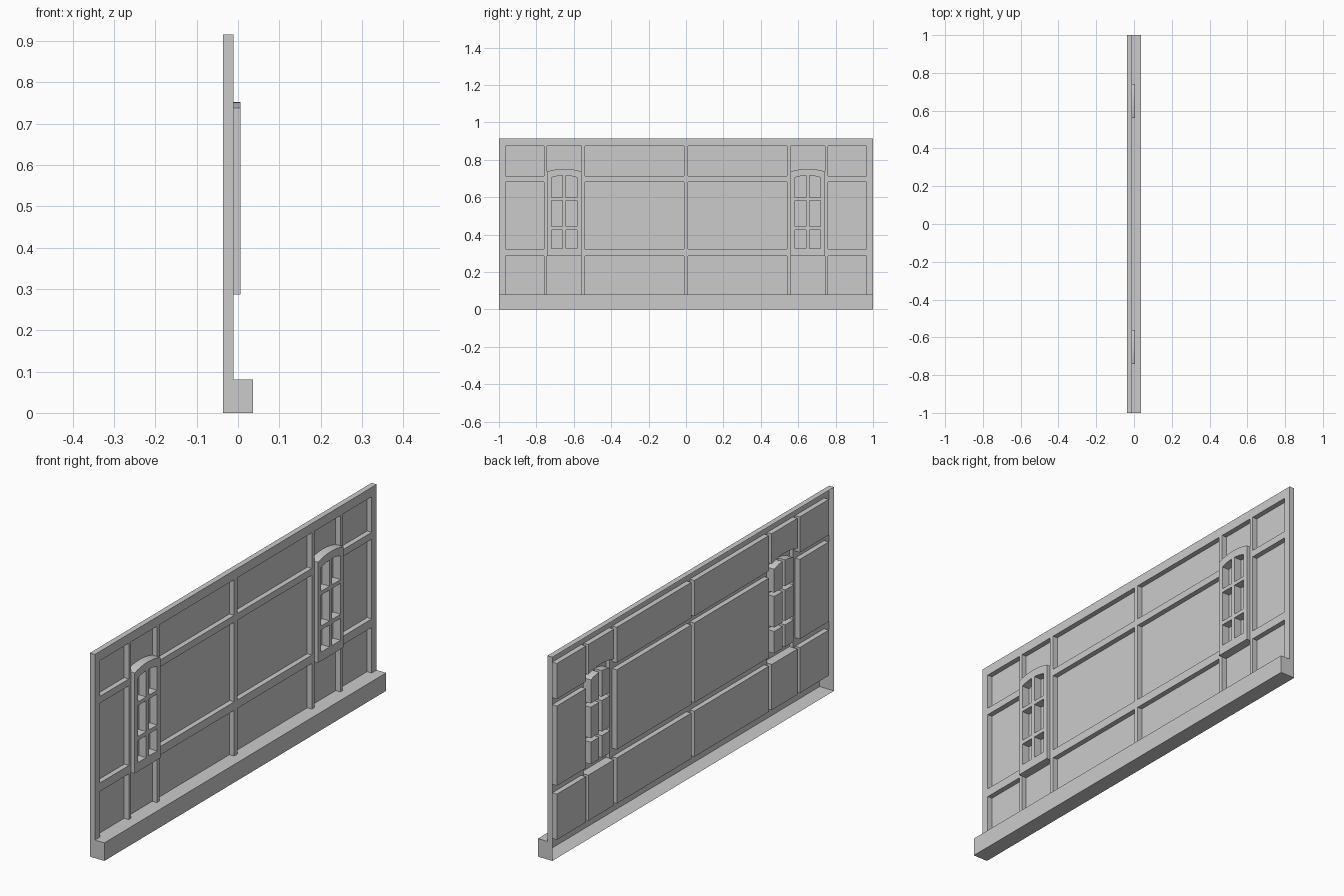
import bpy, bmesh

if "Cube" in bpy.data.objects:
    bpy.data.objects.remove(bpy.data.objects["Cube"])

BACK, WALL, FRONT = -0.036, -0.011, 0.036   # rear rim, wall face, plinth face
PANEL, WIN, PANE = -0.034, 0.006, -0.031    # panel floor, window face, pane floor
ZB, ZT = 0.081, 0.915                       # plinth top, wall top
WC, WH = 0.651, 0.091                       # window centre and half width


def rect(y0, y1, z0, z1):
    return [(y0, z0), (y1, z0), (y1, z1), (y0, z1)]


def poly(bm, pts):
    bm.faces.new([bm.verts.new(p) for p in pts])


def ring(bm, loop, xf, xb, outward=False):
    # side walls between two depths
    for (ay, az), (by, bz) in zip(loop, loop[1:] + loop[:1]):
        q = [(xf, ay, az), (xf, by, bz), (xb, by, bz), (xb, ay, az)]
        poly(bm, q[::-1] if outward else q)


def recess(bm, loop, xf, xb):
    ring(bm, loop, xf, xb)
    poly(bm, [(xb, y, z) for y, z in loop])


def sheet(bm, x, outer, holes):
    # flat face with openings
    edges = []
    for loop in [outer] + holes:
        vs = [bm.verts.new((x, y, z)) for y, z in loop]
        edges += [bm.edges.new((a, b)) for a, b in zip(vs, vs[1:] + vs[:1])]
    bmesh.ops.triangle_fill(bm, edges=edges, use_beauty=True, normal=(1, 0, 0))


def finish(bm, name):
    bmesh.ops.remove_doubles(bm, verts=bm.verts, dist=1e-5)
    me = bpy.data.meshes.new(name)
    bm.to_mesh(me)
    bm.free()
    bpy.context.collection.objects.link(bpy.data.objects.new(name, me))


def arch(c):
    # window top, left to right
    n = 8
    return [(c + WH * t, 0.738 + 0.014 * (1 - t * t))
            for t in (2 * i / n - 1 for i in range(n + 1))]


# plain panels: four columns by three rows
cols = [(-0.965, -0.759), (-0.54, -0.011), (0.011, 0.54), (0.759, 0.965)]
rows = [(ZB, 0.286), (0.324, 0.682), (0.713, 0.873)]
panels = [rect(*c, *r) for c in cols for r in rows]
slots = [rect(c - WH, c + WH, ZB, 0.873) for c in (-WC, WC)]

# wall face; openings reaching the plinth are cut as notches in its lower outline
cuts = sorted([(p[0][0], p[1][0], p[2][1]) for p in panels + slots if p[0][1] == ZB])
outline = [(-1, ZB)]
for y0, y1, top in cuts:
    outline += [(y0, ZB), (y0, top), (y1, top), (y1, ZB)]
outline += [(1, ZB), (1, ZT), (-1, ZT)]
bm = bmesh.new()
sheet(bm, WALL, outline, [p for p in panels if p[0][1] != ZB])
# top and end edges, open at the rear
poly(bm, [(BACK, -1, ZT), (WALL, -1, ZT), (WALL, 1, ZT), (BACK, 1, ZT)])
poly(bm, [(BACK, -1, ZB), (WALL, -1, ZB), (WALL, -1, ZT), (BACK, -1, ZT)])
poly(bm, [(BACK, 1, ZT), (WALL, 1, ZT), (WALL, 1, ZB), (BACK, 1, ZB)])
finish(bm, "wall_frame")

# recessed panels, including those above and below the windows
bm = bmesh.new()
for p in panels:
    recess(bm, p, WALL, PANEL)
for c in (-WC, WC):
    recess(bm, rect(c - WH, c + WH, ZB, 0.286), WALL, PANEL)
    recess(bm, arch(c) + [(c + WH, 0.873), (c - WH, 0.873)], WALL, PANEL)
finish(bm, "recessed_panels")

# raised arched windows with six panes
for name, c in (("window_left", -WC), ("window_right", WC)):
    bm = bmesh.new()
    outer = [(c - WH, 0.286), (c + WH, 0.286)] + arch(c)[::-1]
    ring(bm, outer, WIN, WALL, outward=True)
    panes = []
    for y0, y1 in ((-0.069, -0.009), (0.009, 0.069)):
        for z0, z1 in ((0.326, 0.425), (0.443, 0.582)):
            panes.append(rect(c + y0, c + y1, z0, z1))
        ts = [y1 + (y0 - y1) * i / 4 for i in range(5)]
        panes.append([(c + y0, 0.599), (c + y1, 0.599)]
                     + [(c + t, 0.717 - 0.012 * (t / 0.069) ** 2) for t in ts])
    sheet(bm, WIN, outer, panes)
    for p in panes:
        recess(bm, p, WIN, PANE)
    finish(bm, name)

# plinth, hollow and open at the rear
bm = bmesh.new()
prof = [(BACK, 0), (FRONT, 0), (FRONT, ZB), (WALL, ZB)]
for (ax, az), (bx, bz) in zip(prof, prof[1:]):
    poly(bm, [(ax, 1, az), (ax, -1, az), (bx, -1, bz), (bx, 1, bz)][::-1])
end = [(BACK, 0), (FRONT, 0), (FRONT, ZB), (BACK, ZB)]
poly(bm, [(x, -1, z) for x, z in end])
poly(bm, [(x, 1, z) for x, z in end[::-1]])
finish(bm, "plinth")
